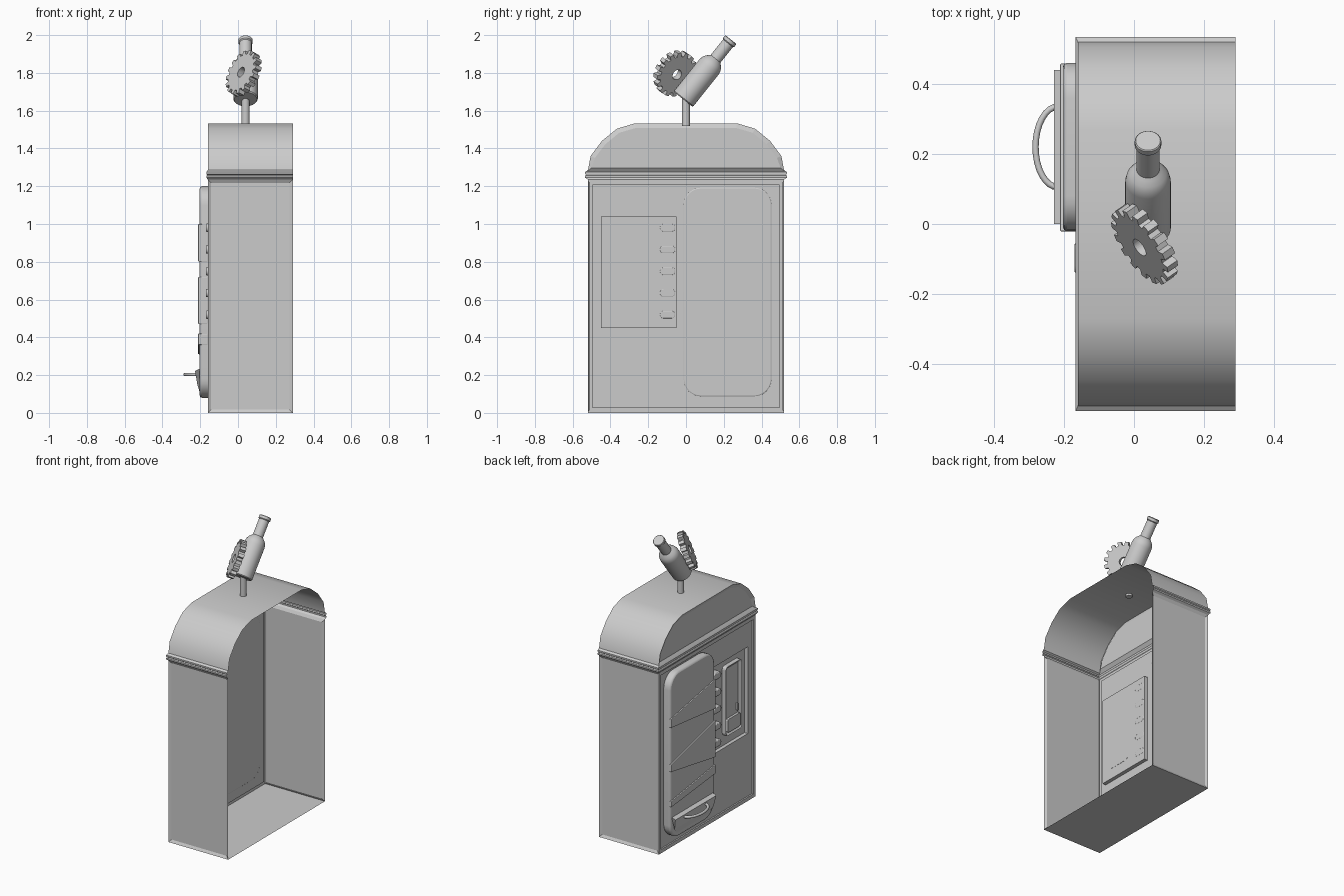
import bpy, bmesh
from math import pi, sin, cos, radians
from mathutils import Vector, Matrix

if "Cube" in bpy.data.objects:
    bpy.data.objects.remove(bpy.data.objects["Cube"])


def add(name, verts, faces, smooth=None, bevel=0, inset=None, fix=False, matrix=None):
    """Mesh object; inset=(face indices, thickness, depth) sinks framed panels."""
    bm = bmesh.new()
    vs = [bm.verts.new(v) for v in verts]
    fs = [bm.faces.new([vs[i] for i in f]) for f in faces]
    if fix:
        bmesh.ops.recalc_face_normals(bm, faces=bm.faces[:])
    bm.normal_update()
    if inset:
        bmesh.ops.inset_individual(bm, faces=[fs[i] for i in inset[0]],
                                   thickness=inset[1], depth=inset[2])
    me = bpy.data.meshes.new(name)
    bm.to_mesh(me)
    bm.free()
    ob = bpy.data.objects.new(name, me)
    bpy.context.collection.objects.link(ob)
    if matrix:
        ob.matrix_world = matrix
    if bevel:
        m = ob.modifiers.new("bevel", 'BEVEL')
        m.width, m.segments, m.limit_method = bevel, 2, 'ANGLE'
    if smooth:
        bpy.ops.object.select_all(action='DESELECT')
        ob.select_set(True)
        bpy.context.view_layer.objects.active = ob
        bpy.ops.object.shade_smooth_by_angle(angle=radians(smooth))
    return ob


def prism(name, outline, x_back, x_front, **kw):
    """Extrude a (y, z) outline along x; face 0 is the front."""
    n = len(outline)
    v = [(x_front, *p) for p in outline] + [(x_back, *p) for p in outline]
    f = [list(range(n)), list(range(n, 2 * n))]
    f += [(i, (i + 1) % n, (i + 1) % n + n, i + n) for i in range(n)]
    return add(name, v, f, fix=True, **kw)


def round_rect(y0, y1, z0, z1, r, seg=6):
    pts = []
    for k, (cy, cz) in enumerate([(y1 - r, z1 - r), (y0 + r, z1 - r), (y0 + r, z0 + r), (y1 - r, z0 + r)]):
        pts += [(cy + r * cos(a), cz + r * sin(a))
                for a in [(k + i / seg) * pi / 2 for i in range(seg + 1)]]
    return pts


def lathe(name, profile, matrix, n=32):
    v = [(r * cos(2 * pi * i / n), r * sin(2 * pi * i / n), z) for r, z in profile for i in range(n)]
    f = [(j * n + i, j * n + (i + 1) % n, (j + 1) * n + (i + 1) % n, (j + 1) * n + i)
         for j in range(len(profile) - 1) for i in range(n)]
    f += [list(range(n))[::-1], list(range(len(v) - n, len(v)))]
    return add(name, v, f, smooth=35, matrix=matrix)


XF, XB, W, H = -0.16, 0.29, 0.52, 1.235

# Side walls with sunken panels, and the floor; the back stays open
for s, side in ((1, "left"), (-1, "right")):
    quad = [(XB, s * W, 0), (XF, s * W, 0), (XF, s * W, H), (XB, s * W, H)]
    add(side + "_wall", quad, [(0, 1, 2, 3) if s > 0 else (3, 2, 1, 0)], inset=([0], 0.025, -0.01))
add("floor", [(XF, -W, 0), (XF, W, 0), (XB, W, 0), (XB, -W, 0)], [(0, 1, 2, 3)])

# Front wall: border frame, sunken field, and deeper recess for the control panel
b = 0.025
ys, zs = [-W + b, -0.45, -0.05, W - b], [b, 0.45, 1.04, H - b]
v = [(XF + 0.01, y, z) for z in zs for y in ys]
f = [(j * 4 + i, j * 4 + i + 4, j * 4 + i + 5, j * 4 + i + 1)
     for j in range(3) for i in range(3) if (i, j) != (1, 1)]


def frame(a, c):
    return [(a[i], c[i], c[(i + 1) % 4], a[(i + 1) % 4]) for i in range(4)]


v += [(XF + 0.035, y, z) for y, z in ((-0.45, 0.45), (-0.05, 0.45), (-0.05, 1.04), (-0.45, 1.04))]
f += frame((5, 6, 10, 9), (16, 17, 18, 19)) + [(16, 19, 18, 17)]
for x, e in ((XF, b), (XF, 0)):
    v += [(x, y, z) for y, z in ((-W + e, e), (W - e, e), (W - e, H - e), (-W + e, H - e))]
f += frame((20, 21, 22, 23), (0, 3, 15, 12)) + frame((24, 25, 26, 27), (20, 21, 22, 23))
add("front_wall", v, f, fix=True)

# Belt moulding around three sides
prof = [(0, H), (0.014, 1.245), (0.014, 1.255), (0.008, 1.26), (0.014, 1.265), (0.014, 1.275), (0, 1.285)]
v = []
for o, z in prof:
    x = XF - o / 2
    v += [(XB, W + o, z), (x, W + o, z), (x, -W - o, z), (XB, -W - o, z)]
add("belt", v, [(j * 4 + i, j * 4 + i + 1, j * 4 + i + 5, j * 4 + i + 4)
                for j in range(len(prof) - 1) for i in range(3)])

# Arched lid sheet with framed end panel
half = [(0.52, 1.28), (0.505, 1.36), (0.445, 1.44), (0.365, 1.505), (0.27, 1.533)]
arch = half + [(-y, z) for y, z in half[::-1]]
n = len(arch)
v = [(XF, *p) for p in arch] + [(XB, *p) for p in arch]
add("lid_arch", v, [(i, i + 1, i + 1 + n, i + n) for i in range(n - 1)], smooth=40)
add("lid_end", [(XF, *p) for p in arch], [list(range(n))[::-1]], inset=([0], 0.025, -0.012))

# Rounded door with raised wedge plates
prism("door", round_rect(-0.02, 0.46, 0.08, 1.2, 0.1), -0.148, -0.203, bevel=0.012, smooth=35)
for k, (l0, l1, r0, r1) in enumerate([(0.85, 0.91, 0.80, 1.0), (0.55, 0.60, 0.47, 0.72), (0.31, 0.35, 0.36, 0.42)]):
    prism(f"door_wedge_{k + 1}", [(0.458, l0), (-0.021, r0), (-0.021, r1), (0.458, l1)], -0.16, -0.211, bevel=0.004)

# Door tray with bow handle
rows = [(0.235, -0.2, 0.22), (0.222, -0.228, 0.22), (0.15, -0.215, 0.21), (0.1, -0.2, 0.16)]
v = [(x, 0.22 + s * w, z) for z, x, w in rows for s in (1, -1)]
f = [(2 * j, 2 * j + 1, 2 * j + 3, 2 * j + 2) for j in range(3)] + [(0, 2, 4, 6), (7, 5, 3, 1), (6, 7, 1, 0)]
add("door_tray", v, f, fix=True)
cu = bpy.data.curves.new("handle", 'CURVE')
cu.dimensions, cu.bevel_depth, cu.bevel_resolution, cu.use_fill_caps = '3D', 0.009, 3, True
sp = cu.splines.new('POLY')
sp.points.add(16)
for i, p in enumerate(sp.points):
    a = pi * i / 16
    p.co = (-0.217 - 0.064 * sin(a), 0.22 + 0.115 * cos(a), 0.203, 1)
bpy.context.collection.objects.link(bpy.data.objects.new("handle", cu))

# Control panel: slot frame, slot tray, latch and five buttons
prism("slot_frame", round_rect(-0.38, -0.21, 0.52, 0.99, 0.02, 3), -0.124, -0.155, inset=([0], 0.02, -0.015))
prism("slot_tray", round_rect(-0.362, -0.228, 0.54, 0.63, 0.01, 2), -0.13, -0.156)
prism("slot_latch", round_rect(-0.345, -0.335, 0.65, 0.70, 0.004, 2), -0.13, -0.152)
for i in range(5):
    z = 0.98 - 0.115 * i
    prism(f"button_{i + 1}", round_rect(-0.14, -0.055, z - 0.022, z + 0.022, 0.02, 4),
          -0.124, -0.17, bevel=0.005, smooth=35)

# Post and tilted bottle
CX = 0.04
lathe("post", [(0.021, 1.52), (0.021, 1.69)], Matrix.Translation((CX, 0, 0)), 20)
tilt = Vector((0, 0.624, 0.781)).to_track_quat('Z', 'Y').to_matrix().to_4x4()
lathe("bottle", [(0.06, 0), (0.065, 0.006), (0.065, 0.22), (0.061, 0.24), (0.052, 0.256), (0.04, 0.268),
                 (0.033, 0.275), (0.033, 0.38), (0.038, 0.385), (0.038, 0.402), (0.035, 0.405)],
      Matrix.Translation((CX, -0.015, 1.66)) @ tilt)

# Gear
T, R, t = 16, 0.125, 0.019
outer = [(R * r, 2 * pi * (k + o) / T) for k in range(T) for r, o in ((0.83, 0), (0.83, 0.36), (1, 0.46), (1, 0.9))]
n = len(outer)
v = [(r * cos(a), r * sin(a), z) for z in (-t, t) for r, a in outer]
v += [(0.028 * cos(a), 0.028 * sin(a), z) for z in (-t, t) for _, a in outer]
f = []
for i in range(n):
    j = (i + 1) % n
    f += [(i, j, n + j, n + i), (2 * n + i, 3 * n + i, 3 * n + j, 2 * n + j),
          (i, 2 * n + i, 2 * n + j, j), (n + i, n + j, 3 * n + j, 3 * n + i)]
turn = Vector((-0.76, -0.53, 0.38)).to_track_quat('Z', 'Y').to_matrix().to_4x4()
add("gear", v, f, matrix=Matrix.Translation((0.03, -0.057, 1.797)) @ turn, fix=True)
